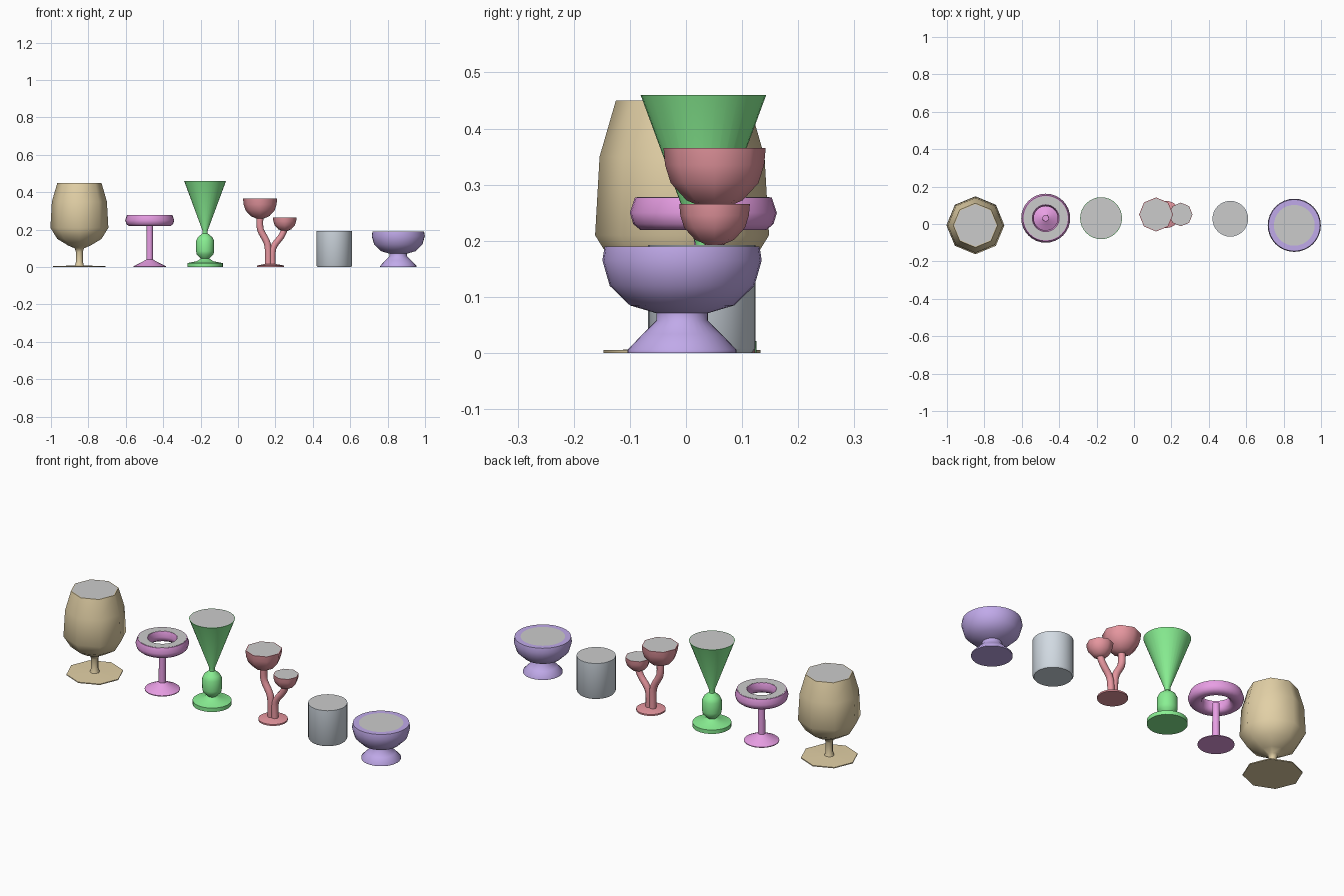
import bpy, math
from mathutils import Vector

if "Cube" in bpy.data.objects:
    bpy.data.objects.remove(bpy.data.objects["Cube"])


def material(name, rgb):
    m = bpy.data.materials.new(name)
    m.diffuse_color = (*rgb, 1)
    m.use_nodes = True
    m.node_tree.nodes["Principled BSDF"].inputs["Base Color"].default_value = m.diffuse_color
    return m


GOLD = material("gold", (0.76, 0.63, 0.38))
PINK = material("magenta", (0.80, 0.34, 0.77))
GREEN = material("green", (0.25, 0.86, 0.29))
RED = material("red", (0.80, 0.31, 0.35))
SILVER = material("silver", (0.64, 0.70, 0.76))
PURPLE = material("purple", (0.53, 0.40, 0.82))


def finish(name, verts, faces, mat):
    me = bpy.data.meshes.new(name)
    me.from_pydata(verts, [], faces)
    ob = bpy.data.objects.new(name, me)
    bpy.context.collection.objects.link(ob)
    if mat:
        me.materials.append(mat)
    bpy.ops.object.select_all(action='DESELECT')
    ob.select_set(True)
    bpy.context.view_layer.objects.active = ob
    bpy.ops.object.shade_smooth_by_angle(angle=math.radians(50))
    return ob


def loft(name, rings, mat=None, loop=False, cap_end=True):
    """Skin equal-sized rings; cap both ends or join the last to the first."""
    n = len(rings[0])
    verts = [v for r in rings for v in r]
    faces = []
    for i in range(len(rings) if loop else len(rings) - 1):
        a, b = i * n, (i + 1) % len(rings) * n
        faces += [(a + j, a + (j + 1) % n, b + (j + 1) % n, b + j) for j in range(n)]
    if not loop:
        faces.append(tuple(reversed(range(n))))
        if cap_end:
            faces.append(tuple(range(len(verts) - n, len(verts))))
    return finish(name, verts, faces, mat)


def turn(name, x, y, profile, mat=None, sides=32, loop=False, cap_end=True):
    """Lathe a bottom-to-top (radius, z) profile about a vertical axis."""
    ang = [2 * math.pi * j / sides for j in range(sides)]
    rings = [[(x + r * math.cos(a), y + r * math.sin(a), z) for a in ang]
             for r, z in profile]
    return loft(name, rings, mat, loop, cap_end)


def vessel(name, x, y, profile, fill, mat, sides=32):
    """Turned body with an inward rim, plus a grey surface filling the mouth."""
    z = profile[-1][1]
    turn(name, x, y, profile + [(fill, z)], mat, sides, cap_end=False)
    disc = [(x + fill * math.cos(2 * math.pi * j / sides),
             y + fill * math.sin(2 * math.pi * j / sides), z) for j in range(sides)]
    finish(name + "_liquid", disc, [tuple(range(sides))], None)


def stem(name, path, radius, mat, sides=12):
    """Bent tube in the xz plane, smoothed with a Catmull-Rom path."""
    p = [Vector(q) for q in [path[0]] + path + [path[-1]]]
    pts = []
    for i in range(1, len(p) - 2):
        a, b, c, d = p[i - 1:i + 3]
        for k in range(5):
            t = k / 5
            pts.append(0.5 * (2 * b + (c - a) * t + (2 * a - 5 * b + 4 * c - d) * t * t
                              + (3 * b - a - 3 * c + d) * t ** 3))
    pts.append(p[-1])
    rings = []
    for i, q in enumerate(pts):
        tan = (pts[min(i + 1, len(pts) - 1)] - pts[max(i - 1, 0)]).normalized()
        side = Vector((0, 1, 0)).cross(tan)
        rings.append([q + radius * (math.cos(2 * math.pi * j / sides) * side
                                    + math.sin(2 * math.pi * j / sides) * Vector((0, 1, 0)))
                      for j in range(sides)])
    loft(name, rings, mat)


# Eight-sided gold goblet
vessel("gold_goblet", -0.848, -0.007,
       [(0.14, 0), (0.14, 0.005), (0.024, 0.008), (0.018, 0.03), (0.018, 0.08),
        (0.025, 0.1), (0.06, 0.115), (0.118, 0.15), (0.155, 0.21), (0.147, 0.35),
        (0.118, 0.45)], 0.113, GOLD, 8)

# Magenta stand with an open ring-shaped trough
PX, PY = -0.472, 0.031
turn("ring_stand", PX, PY, [(0.086, 0), (0.086, 0.004), (0.05, 0.022),
                            (0.018, 0.04), (0.017, 0.22)], PINK)
turn("ring_trough", PX, PY,
     [(0.118, 0.277), (0.072, 0.277), (0.064, 0.25), (0.069, 0.229), (0.083, 0.219),
      (0.112, 0.219), (0.125, 0.23), (0.131, 0.25), (0.122, 0.277)][::-1],
     PINK, loop=True)
turn("ring_liquid", PX, PY, [(0.118, 0.274), (0.118, 0.278), (0.074, 0.278), (0.074, 0.274)],
     loop=True)

# Green conical glass with a bead in the stem
vessel("green_cone_glass", -0.176, 0.031,
       [(0.095, 0), (0.095, 0.021), (0.045, 0.031), (0.022, 0.045), (0.045, 0.068),
        (0.048, 0.085), (0.048, 0.14), (0.038, 0.16), (0.014, 0.18), (0.014, 0.195),
        (0.112, 0.46)], 0.109, GREEN)

# Red twin cups on two bent stems sharing one foot
RY = 0.051
for name, x, r, top in (("large_red_cup", 0.118, 0.091, 0.365),
                        ("small_red_cup", 0.25, 0.063, 0.266)):
    bowl = [(r * s, top - r * d) for s, d in
            ((0.2, 1.17), (0.55, 1.02), (0.86, 0.68), (0.97, 0.33), (1, 0))]
    vessel(name, x, RY, bowl, r * 0.95, RED, 8)
stem("large_cup_stem", [(0.118, RY, 0.27), (0.12, RY, 0.2), (0.158, RY, 0.12),
                        (0.162, RY, 0.005)], 0.018, RED)
stem("small_cup_stem", [(0.25, RY, 0.205), (0.232, RY, 0.165), (0.188, RY, 0.1),
                        (0.184, RY, 0.005)], 0.017, RED)
turn("twin_cup_foot", 0.173, RY, [(0.072, 0), (0.072, 0.008), (0.03, 0.016)], RED)

# Plain silver tumbler
vessel("silver_tumbler", 0.515, 0.028, [(0.09, 0), (0.0955, 0.008), (0.0955, 0.193)],
       0.092, SILVER)

# Wide purple bowl on a flared foot
vessel("purple_bowl", 0.857, -0.007,
       [(0.097, 0), (0.097, 0.006), (0.07, 0.034), (0.046, 0.058), (0.046, 0.071),
        (0.093, 0.085), (0.129, 0.12), (0.142, 0.165), (0.138, 0.19)], 0.109, PURPLE)
